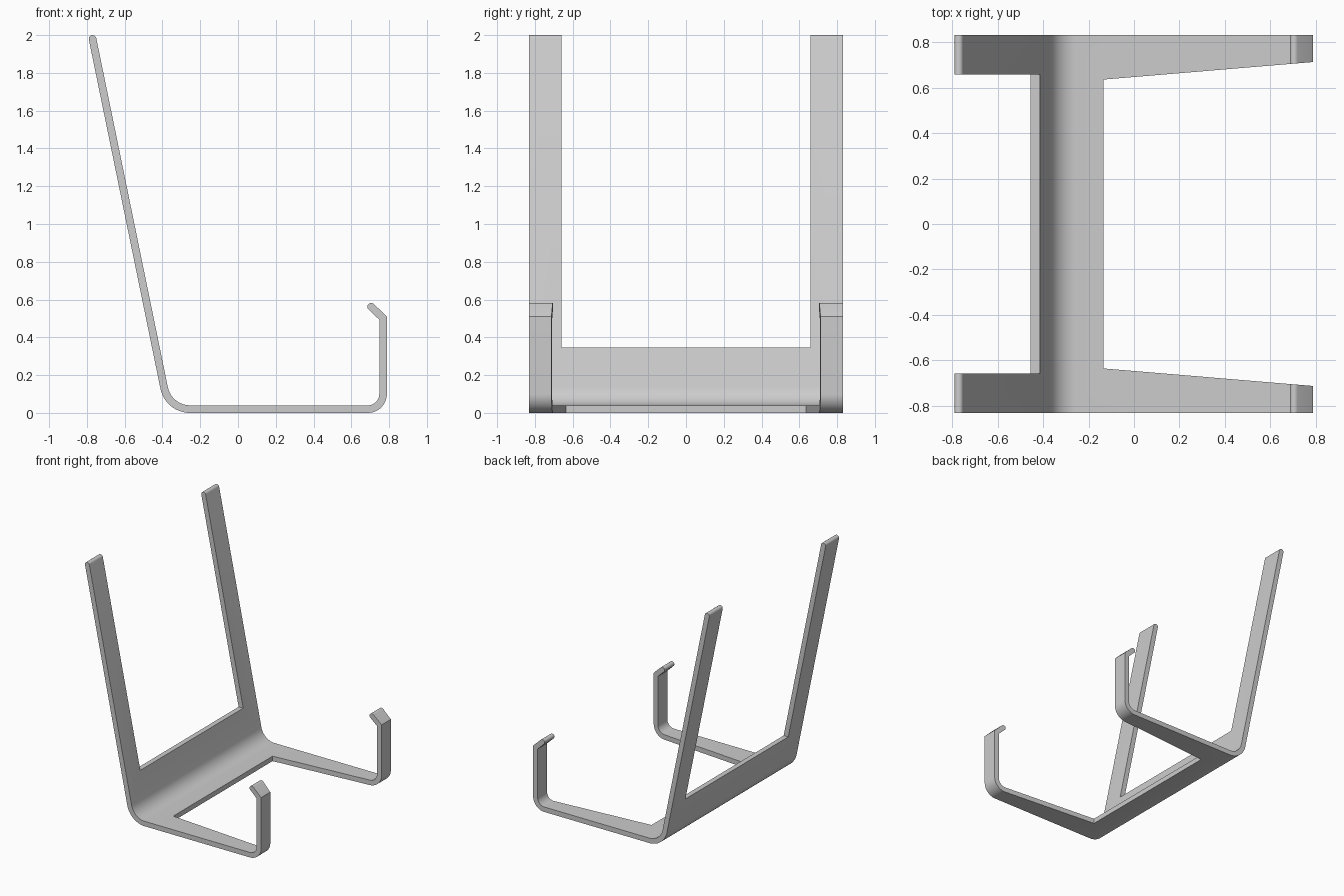
import bpy, bmesh, math
from mathutils import Vector

if "Cube" in bpy.data.objects:
    bpy.data.objects.remove(bpy.data.objects["Cube"], do_unlink=True)

HALF_DEPTH = 0.83
RADIUS = 0.02  # half the sheet thickness


def fillet(a, corner, b, radius, steps=14):
    """Round the corner between a and b with an arc."""
    u, v = (a - corner).normalized(), (b - corner).normalized()
    half = u.angle(v) / 2
    centre = corner + (u + v).normalized() * radius / math.sin(half)
    reach = radius / math.tan(half)
    start = (corner + u * reach - centre).normalized()
    end = (corner + v * reach - centre).normalized()
    sweep = math.pi - 2 * half
    arc = []
    for i in range(steps + 1):
        t = i / steps
        spoke = start * math.sin((1 - t) * sweep) + end * math.sin(t * sweep)
        arc.append(centre + spoke * radius / math.sin(sweep))
    return arc


def left_normal(a, b):
    d = (b - a).normalized()
    return Vector((-d.y, d.x))


def thicken(path, r, steps=10):
    """Outline of a constant-thickness strip with round ends."""
    normals = [left_normal(a, b) for a, b in zip(path, path[1:])]
    offsets = []
    for n1, n2 in zip([normals[0]] + normals, normals + [normals[-1]]):
        m = (n1 + n2).normalized()
        offsets.append(m * r / m.dot(n1))

    def cap(p, n):
        d = Vector((n.y, -n.x))
        turns = [math.pi * i / steps for i in range(1, steps)]
        return [p + r * (n * math.cos(t) + d * math.sin(t)) for t in turns]

    upper = [p + o for p, o in zip(path, offsets)]
    lower = [p - o for p, o in zip(path, offsets)]
    return upper + cap(path[-1], normals[-1]) + lower[::-1] + cap(path[0], -normals[0])


def prism(name, points, direction):
    """Extrude a closed polygon into a solid."""
    bm = bmesh.new()
    face = bm.faces.new([bm.verts.new(p) for p in points])
    new = bmesh.ops.extrude_face_region(bm, geom=[face], use_keep_orig=True)["geom"]
    bmesh.ops.translate(bm, vec=direction,
                        verts=[g for g in new if isinstance(g, bmesh.types.BMVert)])
    bmesh.ops.recalc_face_normals(bm, faces=bm.faces)
    mesh = bpy.data.meshes.new(name)
    bm.to_mesh(mesh)
    bm.free()
    obj = bpy.data.objects.new(name, mesh)
    bpy.context.collection.objects.link(obj)
    return obj


# Side profile: leaning back, floor, hook and bent lip
back_top, back_foot, front_foot, hook_top, lip_end = [Vector(p) for p in (
    (-0.77, 1.98), (-0.368, 0.02), (0.768, 0.02), (0.768, 0.502), (0.705, 0.562))]
path = ([back_top] + fillet(back_top, back_foot, front_foot, 0.14)
        + fillet(back_foot, front_foot, hook_top, 0.08) + [hook_top, lip_end])
outline = thicken(path, RADIUS)
stand = prism("bent_stand", [(p.x, -HALF_DEPTH, p.y) for p in outline],
              (0, 2 * HALF_DEPTH, 0))

# Openings between the two uprights and between the two tapered front arms
back_gap = prism("back_gap_cutter",
                 [(-1, -0.658, 0.345), (-0.2, -0.658, 0.345),
                  (-0.2, 0.658, 0.345), (-1, 0.658, 0.345)], (0, 0, 2))
front_gap = prism("front_gap_cutter",
                  [(-0.135, -0.635, -0.2), (1, -0.73, -0.2),
                   (1, 0.73, -0.2), (-0.135, 0.635, -0.2)], (0, 0, 1))

bpy.ops.object.select_all(action='DESELECT')
bpy.context.view_layer.objects.active = stand
stand.select_set(True)
for cutter in (back_gap, front_gap):
    cutter.hide_render = True
    mod = stand.modifiers.new(cutter.name, 'BOOLEAN')
    mod.operation, mod.solver, mod.object = 'DIFFERENCE', 'EXACT', cutter
    bpy.ops.object.modifier_apply(modifier=mod.name)
    bpy.data.objects.remove(cutter, do_unlink=True)

# Plain grey finish, smooth on the bends only
grey = bpy.data.materials.new("plain_grey")
grey.use_nodes = True
colour = (0.604, 0.604, 0.604, 1)
grey.diffuse_color = colour
grey.node_tree.nodes["Principled BSDF"].inputs["Base Color"].default_value = colour
stand.data.materials.clear()
stand.data.materials.append(grey)
bpy.ops.object.shade_smooth_by_angle(angle=math.radians(30))
